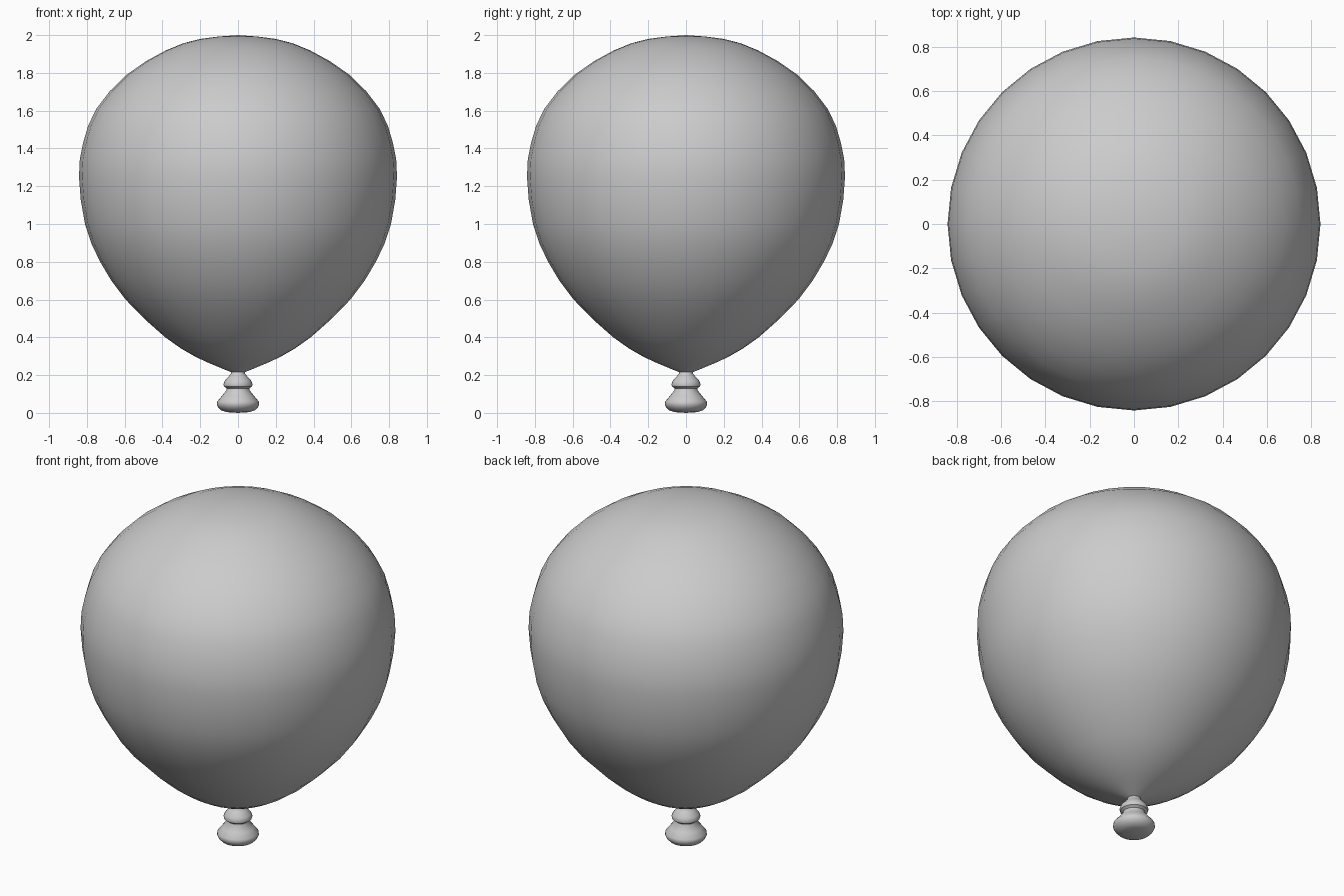
import bpy, bmesh, math
from mathutils import Vector

if "Cube" in bpy.data.objects:
    bpy.data.objects.remove(bpy.data.objects["Cube"])

SIDES = 32

grey = bpy.data.materials.new("balloon grey")
grey.diffuse_color = (0.6, 0.6, 0.6, 1)
grey.use_nodes = True
grey.node_tree.nodes["Principled BSDF"].inputs["Base Color"].default_value = grey.diffuse_color


def smooth_profile(pts, steps):
    """Catmull-Rom curve through (radius, height) points."""
    p = [Vector(q) for q in pts]
    p = [2 * p[0] - p[1]] + p + [2 * p[-1] - p[-2]]
    out = []
    for a, b, c, d in zip(p, p[1:], p[2:], p[3:]):
        for i in range(steps):
            t = i / steps
            out.append(0.5 * (2 * b + (c - a) * t + (2 * a - 5 * b + 4 * c - d) * t * t
                              + (3 * b - a - 3 * c + d) * t ** 3))
    return out + [p[-2]]


def lathe(name, profile, angle):
    """Revolve a profile, bottom to top, with a point or cap at each end."""
    bm = bmesh.new()
    rings = []
    for r, z in profile:
        if r < 1e-4:
            rings.append([bm.verts.new((0, 0, z))])
        else:
            rings.append([bm.verts.new((r * math.cos(2 * math.pi * i / SIDES),
                                        r * math.sin(2 * math.pi * i / SIDES), z))
                          for i in range(SIDES)])
    for lo, hi in zip(rings, rings[1:]):
        for i in range(SIDES):
            j = (i + 1) % SIDES
            if len(lo) == 1:
                bm.faces.new((lo[0], hi[j], hi[i]))
            elif len(hi) == 1:
                bm.faces.new((lo[i], lo[j], hi[0]))
            else:
                bm.faces.new((lo[i], lo[j], hi[j], hi[i]))
    bmesh.ops.recalc_face_normals(bm, faces=bm.faces)
    mesh = bpy.data.meshes.new(name)
    bm.to_mesh(mesh)
    bm.free()
    mesh.materials.append(grey)
    obj = bpy.data.objects.new(name, mesh)
    bpy.context.collection.objects.link(obj)
    bpy.ops.object.select_all(action='DESELECT')
    obj.select_set(True)
    bpy.context.view_layer.objects.active = obj
    bpy.ops.object.shade_smooth_by_angle(angle=math.radians(angle))
    return obj


# Inflated body
body = smooth_profile([(0.035, 0.215), (0.12, 0.25), (0.23, 0.30), (0.385, 0.40), (0.595, 0.60),
                       (0.73, 0.80), (0.81, 1.0), (0.842, 1.25), (0.82, 1.43), (0.75, 1.61),
                       (0.59, 1.79), (0.38, 1.92), (0.2, 1.98), (0, 2.0)], 2)
lathe("balloon_body", body, 60)

# Tied neck with knot ring and rolled lip
lathe("balloon_neck", [(0, 0.0), (0.06, 0.004), (0.09, 0.014), (0.105, 0.03), (0.112, 0.045),
                       (0.11, 0.06), (0.085, 0.09), (0.06, 0.122), (0.06, 0.13), (0.074, 0.14),
                       (0.077, 0.152), (0.07, 0.17), (0.048, 0.195), (0.038, 0.205),
                       (0.035, 0.225)], 40)
